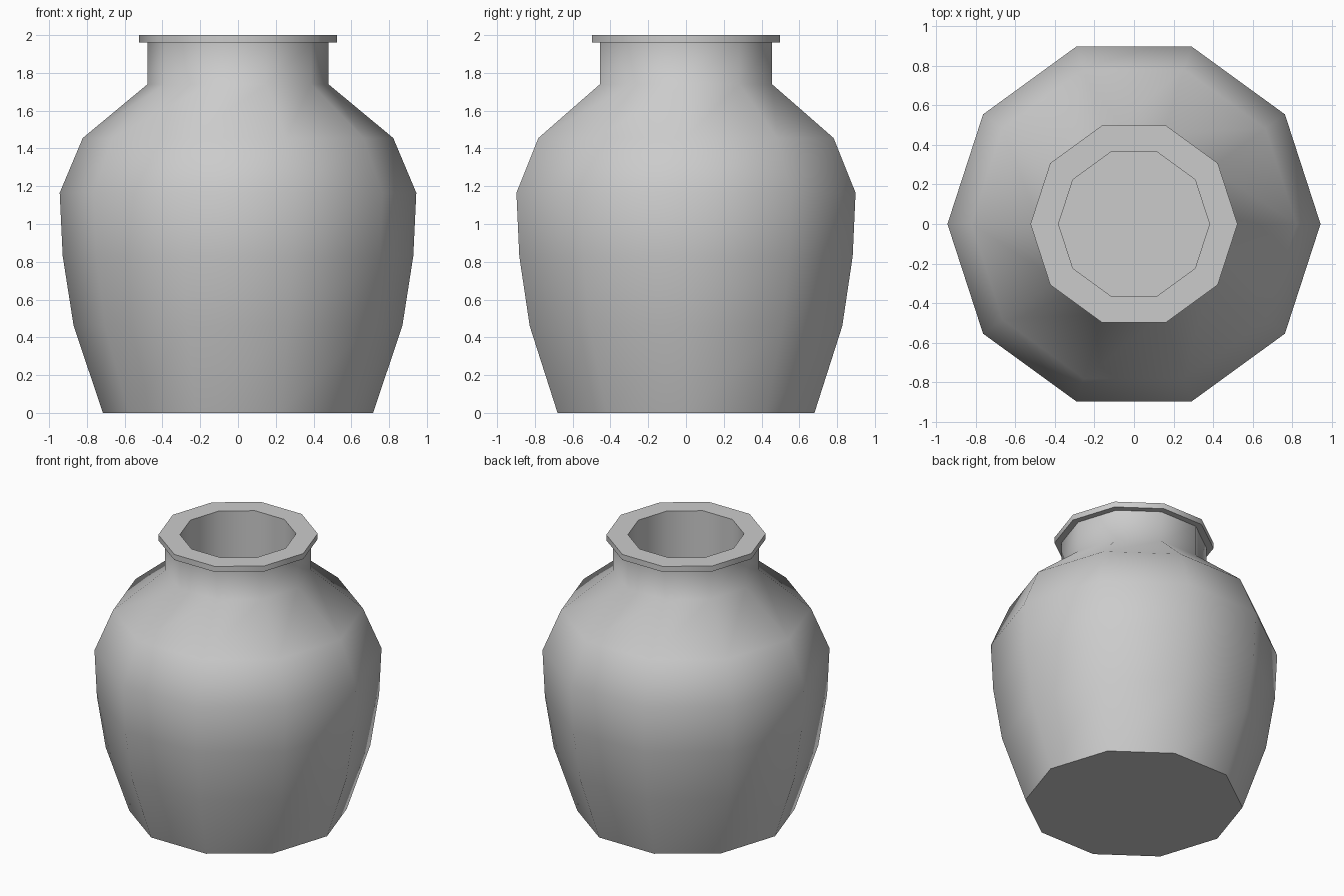
import bpy, bmesh, math

if "Cube" in bpy.data.objects:
    bpy.data.objects.remove(bpy.data.objects["Cube"])

SIDES = 10

# Outer wall from base to rim, then down the inside to the well floor
PROFILE = [(0.715, 0.0), (0.87, 0.46), (0.928, 0.83), (0.944, 1.165),
           (0.822, 1.455), (0.479, 1.74), (0.479, 1.96), (0.524, 1.96),
           (0.524, 2.0), (0.382, 2.0), (0.382, 0.1)]


def lathe(name, profile, sides):
    bm = bmesh.new()
    rings = [[bm.verts.new((r * math.cos(math.tau * i / sides),
                            r * math.sin(math.tau * i / sides), z))
              for i in range(sides)] for r, z in profile]
    for low, high in zip(rings, rings[1:]):
        for i in range(sides):
            j = (i + 1) % sides
            bm.faces.new((low[i], low[j], high[j], high[i]))
    # base and well floor
    bm.faces.new(rings[0][::-1])
    bm.faces.new(rings[-1])
    mesh = bpy.data.meshes.new(name)
    bm.to_mesh(mesh)
    bm.free()
    obj = bpy.data.objects.new(name, mesh)
    bpy.context.collection.objects.link(obj)
    return obj


# Ten-sided vase, smooth body with crisp rim and base edges
vase = lathe("vase", PROFILE, SIDES)
bpy.context.view_layer.objects.active = vase
vase.select_set(True)
bpy.ops.object.shade_smooth_by_angle(angle=math.radians(60))
